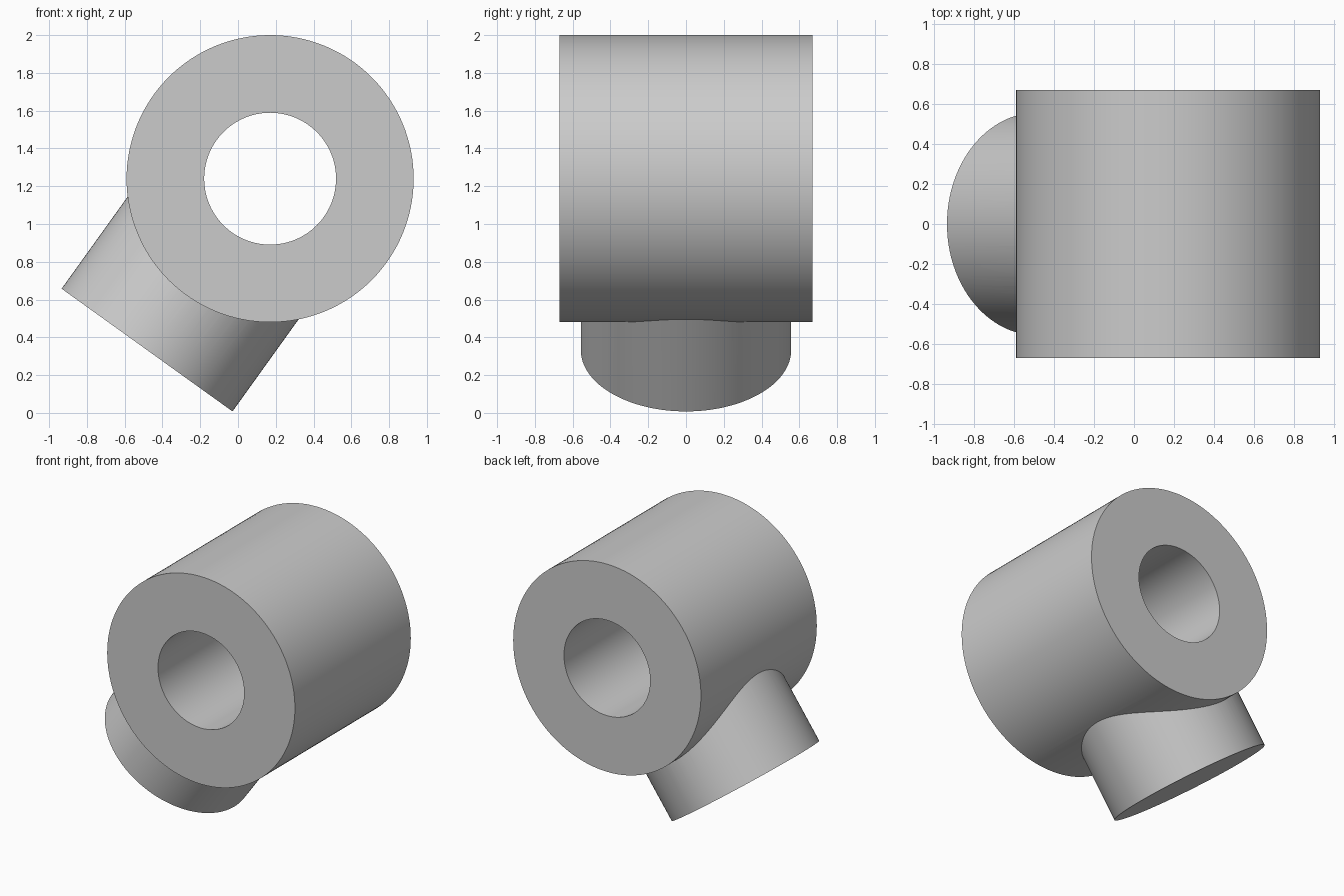
import bpy
from mathutils import Vector

cube = bpy.data.objects.get("Cube")
if cube:
    bpy.data.objects.remove(cube, do_unlink=True)

# Plain grey used on the whole part
grey = bpy.data.materials.new("plain_grey")
grey.use_nodes = True
colour = (0.6, 0.6, 0.6, 1)
grey.diffuse_color = colour
grey.node_tree.nodes["Principled BSDF"].inputs["Base Color"].default_value = colour


def cylinder(name, start, end, radius):
    """Solid cylinder between two points."""
    axis = end - start
    bpy.ops.mesh.primitive_cylinder_add(
        vertices=128, radius=radius, depth=axis.length,
        location=(start + end) / 2,
        rotation=axis.to_track_quat("Z", "Y").to_euler())
    obj = bpy.context.object
    obj.name = obj.data.name = name
    obj.data.materials.append(grey)
    return obj


def combine(target, other, operation):
    """Apply a boolean and discard the second solid."""
    mod = target.modifiers.new(operation.lower(), "BOOLEAN")
    mod.operation, mod.solver, mod.object = operation, "EXACT", other
    bpy.context.view_layer.objects.active = target
    bpy.ops.object.modifier_apply(modifier=mod.name)
    bpy.data.objects.remove(other, do_unlink=True)


centre = Vector((0.17, 0, 1.24))
half = Vector((0, 0.67, 0))
down = Vector((-0.583, 0, -0.812)).normalized()

# Thick sleeve with a round stub leaving it at an angle
body = cylinder("sleeve_with_stub", centre - half, centre + half, 0.76)
stub = cylinder("stub", centre + down * 0.45, centre + down * 1.117, 0.557)
combine(body, stub, "UNION")

# Through bore
bore = cylinder("bore", centre - half * 1.2, centre + half * 1.2, 0.349)
combine(body, bore, "DIFFERENCE")

# Smooth round walls, crisp rims and seam
bpy.ops.object.select_all(action="DESELECT")
body.select_set(True)
bpy.context.view_layer.objects.active = body
bpy.ops.object.shade_smooth_by_angle(angle=0.35)
